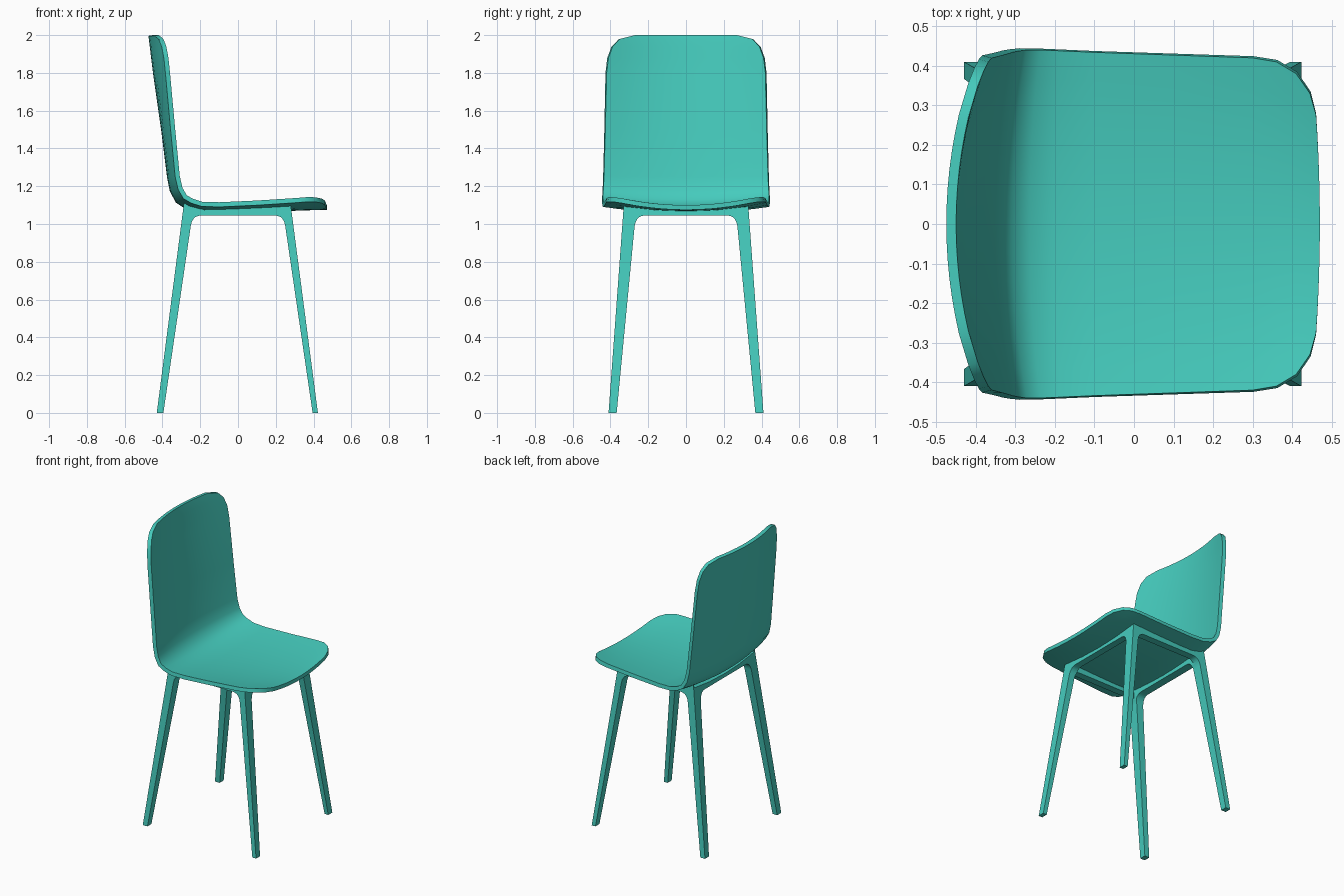
import bpy, bmesh

if "Cube" in bpy.data.objects:
    bpy.data.objects.remove(bpy.data.objects["Cube"])

mat = bpy.data.materials.new("teal")
mat.diffuse_color = (0.06, 0.6, 0.51, 1)
mat.use_nodes = True
mat.node_tree.nodes["Principled BSDF"].inputs["Base Color"].default_value = mat.diffuse_color


def make_object(name, bm):
    mesh = bpy.data.meshes.new(name)
    bm.to_mesh(mesh)
    bm.free()
    obj = bpy.data.objects.new(name, mesh)
    bpy.context.collection.objects.link(obj)
    mesh.materials.append(mat)
    return obj


def apply_modifiers(obj):
    bpy.ops.object.select_all(action='DESELECT')
    bpy.context.view_layer.objects.active = obj
    obj.select_set(True)
    for m in list(obj.modifiers):
        bpy.ops.object.modifier_apply(modifier=m.name)
    bpy.ops.object.shade_smooth_by_angle(angle=0.6)


# Seat and back shell: centre line x, z, half width, and edge lift in x, z
rows = [
    (-.450, 2.00, .270, .075, 0), (-.447, 1.98, .350, .075, 0),
    (-.442, 1.94, .388, .073, 0), (-.435, 1.88, .410, .070, 0),
    (-.425, 1.80, .420, .065, 0), (-.382, 1.50, .427, .048, 0),
    (-.351, 1.25, .434, .040, .003), (-.337, 1.18, .437, .040, .01),
    (-.310, 1.13, .440, .035, .02), (-.265, 1.10, .440, .025, .03),
    (-.200, 1.085, .438, .01, .03), (-.100, 1.083, .434, 0, .03),
    (.100, 1.088, .427, 0, .035), (.300, 1.095, .420, 0, .042),
    (.360, 1.097, .410, 0, .047), (.410, 1.099, .380, 0, .052),
    (.448, 1.100, .330, -.005, .055), (.470, 1.100, .275, -.022, .055),
]
COLS = 12
bm = bmesh.new()
grid = []
for x, z, w, lx, lz in rows:
    line = []
    for j in range(COLS + 1):
        y = w * (2 * j / COLS - 1)
        k = (y / .42) ** 2
        line.append(bm.verts.new((x + lx * k, y, z + lz * k)))
    grid.append(line)
for a, b in zip(grid, grid[1:]):
    for j in range(COLS):
        bm.faces.new((a[j], b[j], b[j + 1], a[j + 1]))
shell = make_object("seat_shell", bm)
solid = shell.modifiers.new("thickness", 'SOLIDIFY')
solid.thickness = .025
solid.offset = -1
apply_modifiers(shell)


# Leg frame: two portal outlines crossed, leaving four legs and the top rails
def inner_side(foot, top, side):
    p0, p1, p2 = (top, .99), (top - .009, 1.045), (top - .055, 1.045)
    pts = [(foot, 0)]
    for i in range(6):
        t = i / 5
        pts.append(tuple((1 - t) ** 2 * a + 2 * t * (1 - t) * b + t * t * c
                         for a, b, c in zip(p0, p1, p2)))
    return [(side * a, z) for a, z in pts]


def portal(name, outer, foot, top, axis):
    outline = outer + inner_side(foot, top, -1) + inner_side(foot, top, 1)[::-1]
    bm = bmesh.new()
    place = (lambda a, z, d: (a, d, z)) if axis == 'Y' else (lambda a, z, d: (d, a, z))
    face = bm.faces.new([bm.verts.new(place(a, z, -.6)) for a, z in outline])
    ext = bmesh.ops.extrude_face_region(bm, geom=[face])
    shift = (0, 1.2, 0) if axis == 'Y' else (1.2, 0, 0)
    bmesh.ops.translate(bm, vec=shift,
                        verts=[v for v in ext['geom'] if isinstance(v, bmesh.types.BMVert)])
    bmesh.ops.recalc_face_normals(bm, faces=bm.faces[:])
    return make_object(name, bm)


frame = portal("leg_frame", [(.423, 0), (.278, 1.108), (-.18, 1.075), (-.285, 1.12), (-.43, 0)],
               .395, .25, 'Y')
cross = portal("cross_cutter", [(.41, 0), (.328, 1.12), (.32, 1.092), (.16, 1.074), (0, 1.068),
                                (-.16, 1.074), (-.32, 1.092), (-.328, 1.12), (-.41, 0)],
               .367, .272, 'X')
bm = bmesh.new()
bmesh.ops.create_cube(bm, size=1)
bmesh.ops.scale(bm, vec=(.48, .57, .3), verts=bm.verts)
bmesh.ops.translate(bm, vec=(0, 0, 1.15), verts=bm.verts)
opening = make_object("opening_cutter", bm)
for cutter, op in ((cross, 'INTERSECT'), (opening, 'DIFFERENCE')):
    cutter.hide_render = True
    m = frame.modifiers.new(op, 'BOOLEAN')
    m.object, m.operation, m.solver = cutter, op, 'EXACT'
apply_modifiers(frame)
for cutter in (cross, opening):
    bpy.data.objects.remove(cutter)
